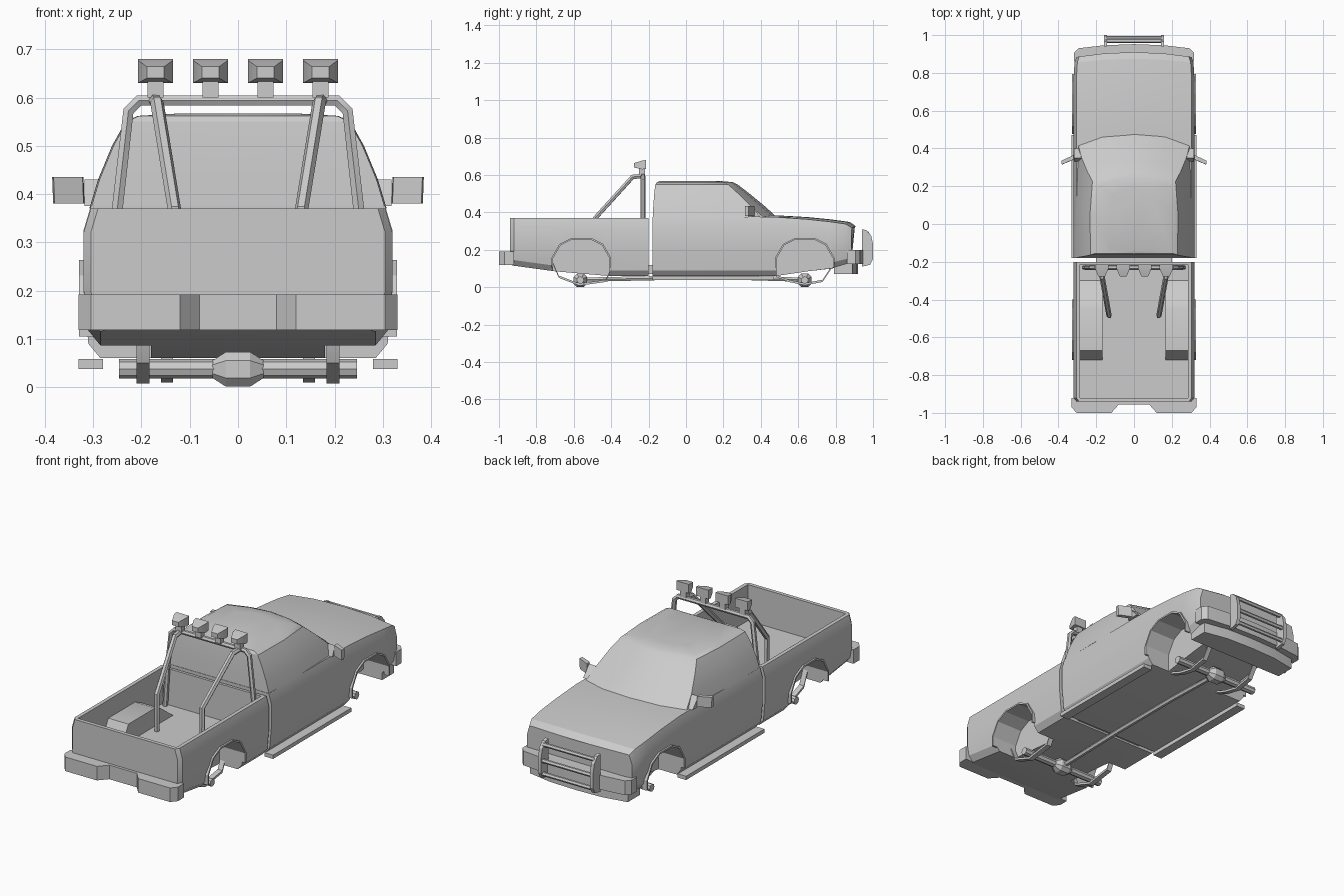
import bpy, bmesh

cube = bpy.data.objects.get("Cube")
if cube:
    bpy.data.objects.remove(cube, do_unlink=True)

paint = bpy.data.materials.new("plain_grey")
paint.use_nodes = True
GREY = (0.6, 0.6, 0.6, 1)
paint.diffuse_color = GREY
for node in paint.node_tree.nodes:
    if node.type == 'BSDF_PRINCIPLED':
        node.inputs["Base Color"].default_value = GREY

parts = []


def make(name, ring_sets):
    """Capped loft through each set of matching rings."""
    bm = bmesh.new()
    for rings in ring_sets:
        rows = [[bm.verts.new(p) for p in ring] for ring in rings]
        n = len(rows[0])
        for a, b in zip(rows, rows[1:]):
            for i in range(n):
                j = (i + 1) % n
                bm.faces.new((a[i], a[j], b[j], b[i]))
        bm.faces.new(rows[0])
        bm.faces.new(rows[-1])
    bmesh.ops.recalc_face_normals(bm, faces=bm.faces)
    mesh = bpy.data.meshes.new(name)
    bm.to_mesh(mesh)
    bm.free()
    mesh.materials.append(paint)
    obj = bpy.data.objects.new(name, mesh)
    bpy.context.collection.objects.link(obj)
    parts.append(obj)
    return obj


def sym(half):
    """Close a half outline by mirroring it across x = 0."""
    return half + [(-x, y, z) for x, y, z in reversed(half) if abs(x) > 1e-6]


def flip(ring):
    return [(-x, y, z) for x, y, z in ring]


def prism(name, outline, x0, x1, both=True):
    """Extrude a (y, z) outline along x, on both sides if asked."""
    rings = [[(x, y, z) for y, z in outline] for x in (x0, x1)]
    return make(name, [rings, [flip(r) for r in rings]] if both else [rings])


def box(name, x0, x1, y0, y1, z0, z1, both=False):
    return prism(name, [(y0, z0), (y1, z0), (y1, z1), (y0, z1)], x0, x1, both)


def slab(name, plan, z0, z1):
    """Extrude a mirrored half plan (x, y) upward."""
    return make(name, [[sym([(x, y, z) for x, y in plan]) for z in (z0, z1)]])


def bake(obj):
    deps = bpy.context.evaluated_depsgraph_get()
    mesh = bpy.data.meshes.new_from_object(obj.evaluated_get(deps))
    obj.modifiers.clear()
    return mesh


def cut(obj, cutter):
    mod = obj.modifiers.new("cut", 'BOOLEAN')
    mod.operation, mod.solver, mod.object = 'DIFFERENCE', 'EXACT', cutter
    obj.data = bake(obj)


def discard(*objs):
    for o in objs:
        parts.remove(o)
        bpy.data.objects.remove(o, do_unlink=True)


def tube(name, points, radius, sides=6):
    curve = bpy.data.curves.new(name, 'CURVE')
    curve.dimensions = '3D'
    curve.bevel_depth = radius
    curve.bevel_resolution = (sides - 4) // 2
    curve.use_fill_caps = True
    spline = curve.splines.new('POLY')
    spline.points.add(len(points) - 1)
    for p, co in zip(spline.points, points):
        p.co = (*co, 1)
    tmp = bpy.data.objects.new("tmp", curve)
    bpy.context.collection.objects.link(tmp)
    mesh = bake(tmp)
    bpy.data.objects.remove(tmp, do_unlink=True)
    mesh.materials.clear()
    mesh.materials.append(paint)
    obj = bpy.data.objects.new(name, mesh)
    bpy.context.collection.objects.link(obj)
    parts.append(obj)


def section(y, base, top, w, bow=0.0, crown=0.0):
    """Cross-section of the lower body; bow sweeps its sides back."""
    half = [(0, base), (w - .035, base), (w - .01, base + .03), (w, .2),
            (w, top - .05), (w - .015, top), (.16, top + crown), (0, top + crown * 1.2)]
    return sym([(x, y - bow * (x / .3) ** 2, z) for x, z in half])


# Lower bodies: load bed, then cab with bonnet
bed = make("load_bed", [[section(*s) for s in (
    (-.94, .12, .37, .305), (-.92, .115, .37, .32), (-.7, .085, .37, .32),
    (-.41, .06, .37, .32), (-.2, .06, .37, .32))]])
cab = make("cab_and_bonnet", [[section(*s) for s in (
    (-.18, .06, .375, .32), (.48, .06, .375, .32, 0, .008), (.65, .085, .363, .32, 0, .01),
    (.78, .10, .35, .32, .01, .01), (.875, .12, .338, .315, .02, .009),
    (.91, .12, .318, .305, .025, .006))]])

# Open bed interior that leaves the wheel housings standing
cavity = box("bed_cavity", -.285, .285, -.92, -.215, .18, .5)
housing = prism("housing_form", [(-.73, .15), (-.72, .18), (-.67, .275), (-.45, .275),
                                 (-.4, .255), (-.3, .18), (-.3, .15)], .168, .31)
cut(cavity, housing)
cut(bed, cavity)

# Wheel arches with thin flares
ARCH = [(-.15, -.2), (-.15, .04), (-.11, .11), (-.05, .14),
        (.05, .14), (.11, .11), (.15, .04), (.15, -.2)]
for name, body, cy in (("rear", bed, -.56), ("front", cab, .635)):
    well = prism("well_form", [(cy + y, .115 + z) for y, z in ARCH], .18, .5)
    cut(body, well)
    flare = prism(name + "_arch_flares", [(cy + y * 1.06, .115 + max(z * 1.06, -.01))
                                          for y, z in ARCH], .3, .329)
    cut(flare, well)
    discard(well)
discard(cavity, housing)

# Cab roof with windscreen, stacked as plan outlines
layers = []
for z, back, xs, front, xm, mid, nose in (
        (.37, -.178, .305, .42, .17, .475, .49), (.43, -.175, .287, .35, .155, .405, .425),
        (.5, -.17, .258, .28, .13, .325, .34), (.55, -.164, .23, .225, .11, .262, .275),
        (.562, -.155, .205, .2, .1, .235, .25), (.567, -.14, .12, .15, .06, .18, .19)):
    layers.append(sym([(0, back, z), (xs, back, z), (xs + .003, .05, z),
                       (xs - .01, front, z), (xm, mid, z), (0, nose, z)]))
make("cab_roof", [layers])
box("bed_to_cab_link", -.2, .2, -.22, -.16, .07, .12)
box("side_skirts", .28, .33, -.18, .47, .038, .058, True)

# Bumpers and front valance
slab("rear_bumper", [(0, -.92), (.33, -.92), (.33, -.97), (.305, -1), (.12, -1),
                     (.08, -.955), (0, -.955)], .118, .192)
slab("front_bumper", [(0, .86), (.318, .86), (.318, .905), (.295, .93),
                      (.16, .946), (0, .952)], .125, .2)
slab("front_valance", [(0, .79), (.285, .79), (.285, .89), (.15, .915), (0, .92)], .07, .126)

# Bull bar
prism("bull_bar_sides", [(.94, .31), (.965, .305), (.99, .275), (1, .23), (1, .15),
                         (.985, .12), (.94, .11)], .142, .16)
for i, (y, z) in enumerate(((.97, .288), (.985, .21), (.982, .14))):
    tube(f"bull_bar_rail_{i}", [(-.15, y, z), (.15, y, z)], .011)

# Roll bar hoop and its rear stays
half_hoop = [(.262, -.23, .18), (.25, -.23, .37), (.227, -.23, .572), (.205, -.23, .594)]
tube("roll_hoop", half_hoop + flip(half_hoop)[::-1], .013)
for name, s in (("left", 1), ("right", -1)):
    tube(name + "_roll_stay", [(.172 * s, -.235, .594), (.168 * s, -.285, .59),
                               (.132 * s, -.485, .37), (.132 * s, -.485, .18)], .014)

# Roof lamps on brackets
for i, cx in enumerate((-.171, -.057, .057, .171)):
    box(f"lamp_bracket_{i}", cx - .017, cx + .017, -.25, -.22, .6, .64)
    rings = [[(cx - w, y, lo), (cx + w, y, lo), (cx + w, y, hi), (cx - w, y, hi)]
             for y, w, lo, hi in ((-.277, .018, .64, .664), (-.235, .036, .63, .677),
                                  (-.215, .036, .633, .68))]
    make(f"roof_lamp_{i}", [rings])

# Door mirrors
mirror = [[(x + dx, y, z) for x, y in ((.31, .365), (.375, .335), (.372, .315), (.312, .34))]
          for z, dx in ((.38, .008), (.435, .01))]
make("door_mirrors", [mirror, [flip(r) for r in mirror]])
prism("mirror_mounts", [(.33, .375), (.4, .375), (.35, .43)], .28, .318)

# Axles, differentials and drive shaft
for name, y in (("rear", -.565), ("front", .635)):
    tube(name + "_axle", [(-.247, y, .038), (.247, y, .038)], .02, 8)
    rings = [[(x, y + dy * r, .037 + dz * r) for dy, dz in
              ((-1, -.5), (-.5, -1), (.5, -1), (1, -.5), (1, .5), (.5, 1), (-.5, 1), (-1, .5))]
             for x, r in ((-.053, .018), (-.025, .036), (.025, .036), (.053, .018))]
    make(name + "_differential", [rings])
tube("drive_shaft", [(0, -.565, .04), (0, -.1, .05), (0, .3, .05), (0, .635, .04)], .013)

# Leaf springs
for name, path, x0, x1 in (
        ("rear_springs", [(-.715, .13), (-.68, .05), (-.57, .008), (-.43, .028), (-.41, .07)],
         .183, .21),
        ("front_springs", [(.48, .055), (.55, .028), (.635, .01), (.73, .028), (.785, .11)],
         .135, .16)):
    prism(name, path + [(y, z + .012) for y, z in reversed(path)], x0, x1)

# Smooth panels, sharp creases
bpy.ops.object.select_all(action='DESELECT')
for obj in parts:
    obj.select_set(True)
bpy.context.view_layer.objects.active = bed
bpy.ops.object.shade_smooth_by_angle(angle=0.45)
